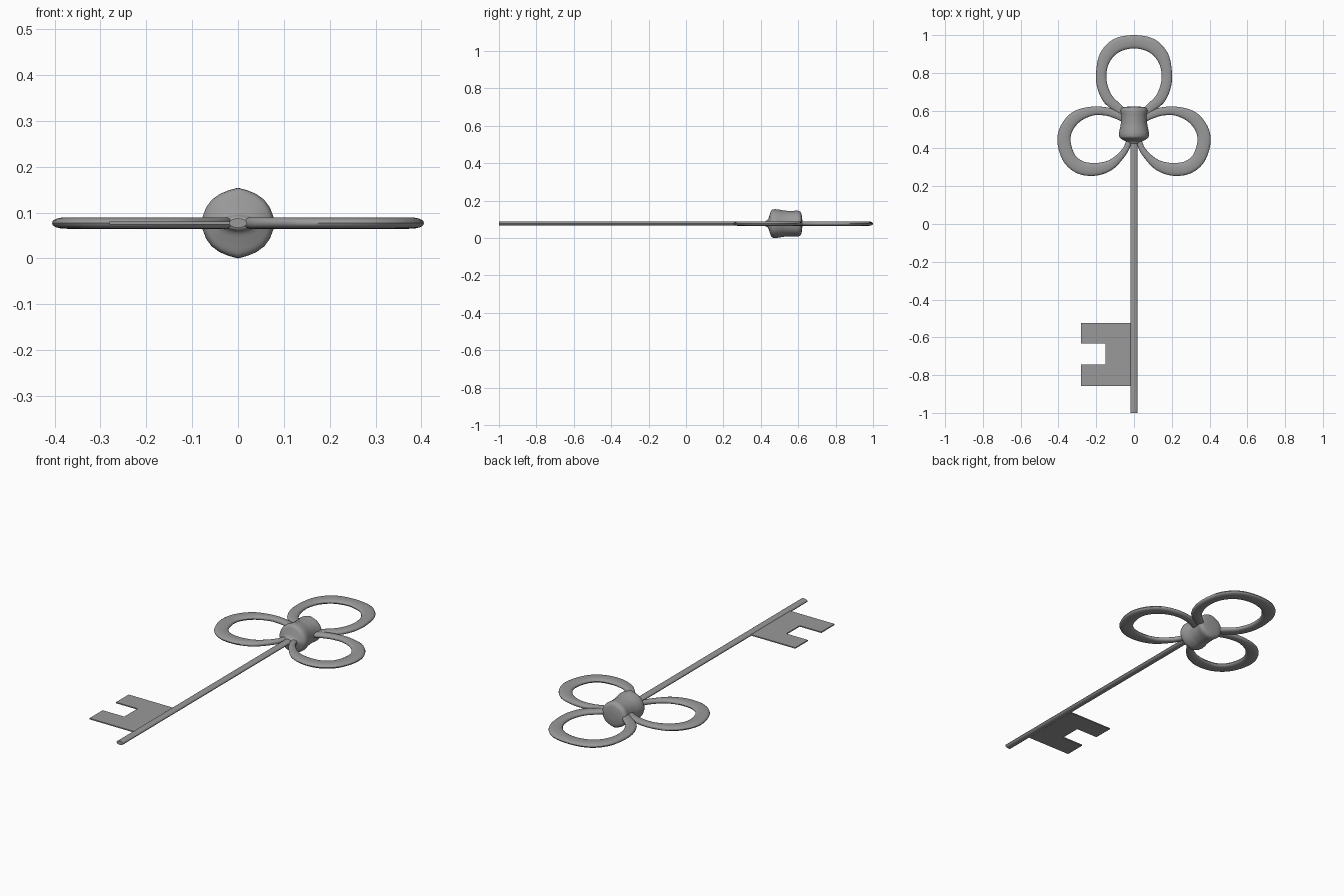
import bpy, bmesh
from math import cos, sin, pi, copysign
from mathutils import Vector

if "Cube" in bpy.data.objects:
    bpy.data.objects.remove(bpy.data.objects["Cube"])

ZC = 0.077  # height of the key's mid plane

# Dark iron grey
iron = bpy.data.materials.new("dark_iron")
iron.diffuse_color = (0.32, 0.32, 0.32, 1)
iron.use_nodes = True
iron.node_tree.nodes["Principled BSDF"].inputs["Base Color"].default_value = iron.diffuse_color


def finish(name, bm, angle=40):
    bmesh.ops.recalc_face_normals(bm, faces=bm.faces)
    me = bpy.data.meshes.new(name)
    bm.to_mesh(me)
    bm.free()
    me.materials.append(iron)
    ob = bpy.data.objects.new(name, me)
    bpy.context.collection.objects.link(ob)
    bpy.ops.object.select_all(action='DESELECT')
    ob.select_set(True)
    bpy.context.view_layer.objects.active = ob
    bpy.ops.object.shade_smooth_by_angle(angle=angle * pi / 180)
    return ob


def skin(name, rings, angle=40):
    """Join a row of closed rings into a capped tube."""
    bm = bmesh.new()
    rows = [[bm.verts.new(p) for p in r] for r in rings]
    n = len(rows[0])
    for a, b in zip(rows, rows[1:]):
        for i in range(n):
            j = (i + 1) % n
            bm.faces.new((a[i], a[j], b[j], b[i]))
    bm.faces.new(rows[0])
    bm.faces.new(rows[-1])
    return finish(name, bm, angle)


def smooth(pts, steps=6):
    """Catmull-Rom interpolation through the points."""
    p = [Vector(q) for q in pts]
    p = [2 * p[0] - p[1]] + p + [2 * p[-1] - p[-2]]
    out = []
    for a, b, c, d in zip(p, p[1:], p[2:], p[3:]):
        for k in range(steps):
            t = k / steps
            out.append(0.5 * (2 * b + (c - a) * t + (2 * a - 5 * b + 4 * c - d) * t * t
                              + (3 * b - a - 3 * c + d) * t ** 3))
    return out + [p[-2]]


def band(name, pts, half_height=0.0125, sides=16):
    """Flat rounded bar swept along (x, y, half width) points."""
    path = smooth(pts)
    rings = []
    for i, q in enumerate(path):
        d = path[min(i + 1, len(path) - 1)] - path[max(i - 1, 0)]
        nrm = Vector((-d.y, d.x, 0)).normalized()
        ring = []
        for k in range(sides):
            c, s = cos(2 * pi * k / sides), sin(2 * pi * k / sides)
            u = copysign(abs(c) ** 0.85, c) * q.z
            w = copysign(abs(s) ** 0.85, s) * half_height
            ring.append(Vector((q.x, q.y, ZC + w)) + nrm * u)
        rings.append(ring)
    return skin(name, rings)


# Bow: top loop and two mirrored side loops
half = [(-0.04, 0.575, 0.022), (-0.085, 0.614, 0.024), (-0.14, 0.665, 0.028),
        (-0.17, 0.74, 0.028), (-0.171, 0.82, 0.028), (-0.147, 0.892, 0.034),
        (-0.09, 0.946, 0.037)]
band("top_loop", half + [(0, 0.965, 0.035)] + [(-x, y, w) for x, y, w in reversed(half)])

side = [(-0.03, 0.55, 0.022), (-0.09, 0.578, 0.022), (-0.15, 0.596, 0.022),
        (-0.225, 0.597, 0.024), (-0.307, 0.566, 0.032), (-0.359, 0.502, 0.034),
        (-0.37, 0.43, 0.035), (-0.342, 0.347, 0.035), (-0.285, 0.3, 0.035),
        (-0.21, 0.289, 0.034), (-0.138, 0.306, 0.028), (-0.088, 0.342, 0.021),
        (-0.042, 0.398, 0.016), (-0.02, 0.46, 0.015)]
for name, s in (("left_loop", 1), ("right_loop", -1)):
    band(name, [(s * x, y, w) for x, y, w in side])

# Hub: waisted collar with a soft ridge above and below and rounded ends
stations = smooth([(0.425, 0.028, 0.013), (0.438, 0.045, 0.022), (0.447, 0.062, 0.045),
                   (0.457, 0.075, 0.07), (0.475, 0.08, 0.0755), (0.5, 0.076, 0.073),
                   (0.53, 0.07, 0.068), (0.57, 0.069, 0.067), (0.595, 0.073, 0.068),
                   (0.609, 0.071, 0.064), (0.617, 0.06, 0.052), (0.621, 0.035, 0.028),
                   (0.622, 0.01, 0.008)], 4)
quarter = [(1, 0), (0.96, 0.2), (0.87, 0.45), (0.72, 0.67), (0.5, 0.84), (0.25, 0.95), (0, 1.02)]
upper = quarter + [(-x, z) for x, z in quarter[-2::-1]]
section = upper + [(x, -z) for x, z in upper[-2:0:-1]]
skin("hub", [[(x * q.y, q.x, ZC + z * q.z) for x, z in section] for q in stations], 60)

# Shaft: slim oval rod
skin("shaft", [[(0.0195 * cos(2 * pi * k / 16), y, ZC + 0.0105 * sin(2 * pi * k / 16))
                for k in range(16)] for y in (-1.0, 0.46)])

# Bit: thin notched plate
outline = [(0, -0.525), (-0.28, -0.525), (-0.28, -0.632), (-0.152, -0.632),
           (-0.152, -0.745), (-0.28, -0.745), (-0.28, -0.857), (0, -0.857)]
bm = bmesh.new()
face = bm.faces.new([bm.verts.new((x, y, ZC - 0.003)) for x, y in outline])
ext = bmesh.ops.extrude_face_region(bm, geom=[face])
bmesh.ops.translate(bm, vec=(0, 0, 0.006),
                    verts=[v for v in ext["geom"] if isinstance(v, bmesh.types.BMVert)])
finish("bit", bm, 30)
